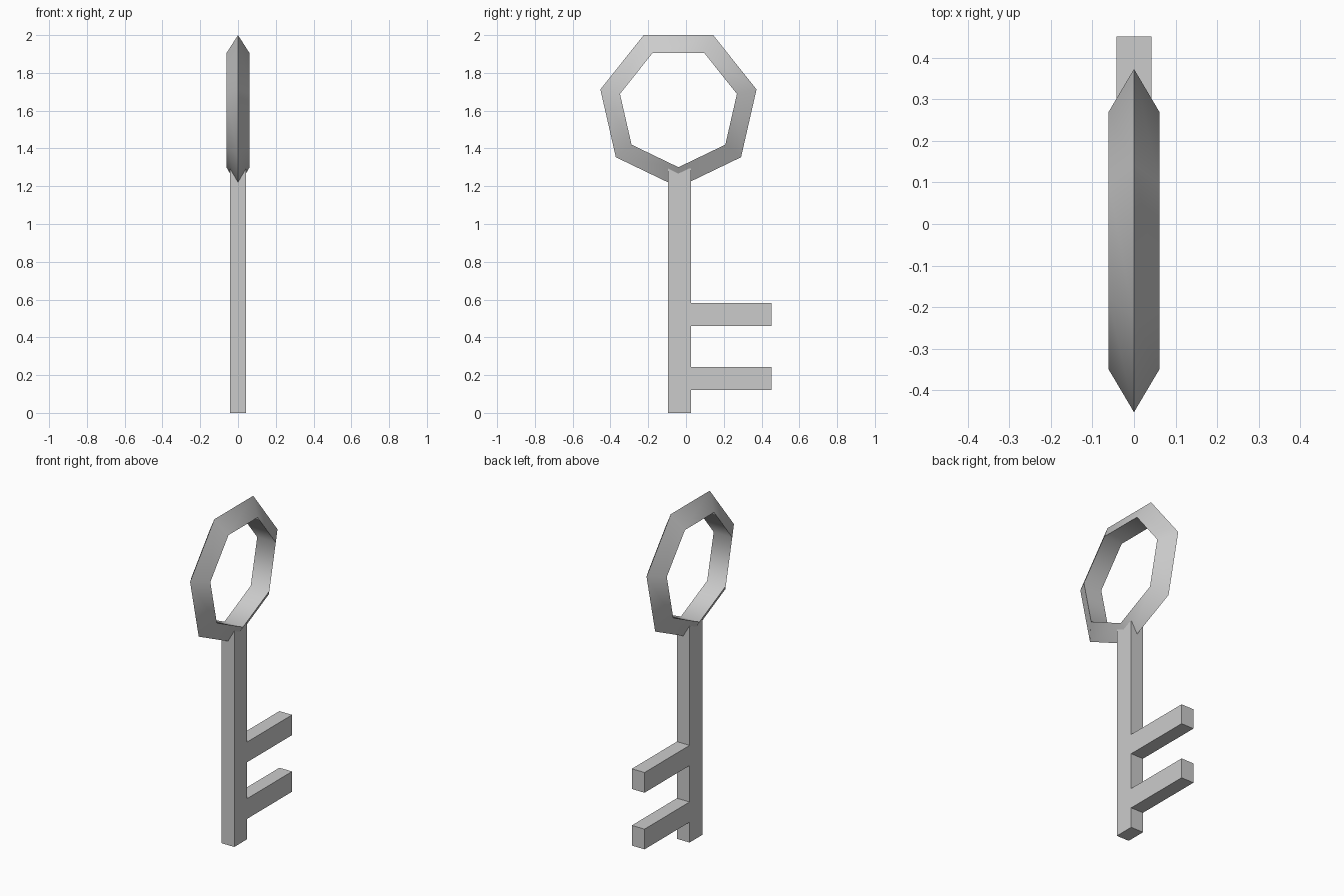
import bpy, bmesh, math

if "Cube" in bpy.data.objects:
    bpy.data.objects.remove(bpy.data.objects["Cube"])

# Handle: seven-sided ring with a triangular section, one corner pointing down
bpy.ops.mesh.primitive_torus_add(
    major_segments=7, minor_segments=3, major_radius=0.353, minor_radius=0.071,
    location=(0, -0.04, 1.618), rotation=(0, math.pi / 2, 0))
ring = bpy.context.object
ring.name = "handle_ring"
bpy.ops.object.transform_apply(location=True, rotation=True, scale=True)
bpy.ops.object.shade_smooth_by_angle(angle=math.radians(60))

# Shaft and two teeth: one profile in the YZ plane, extruded along x
HALF, BACK, FRONT, TIP, TOP = 0.042, -0.095, 0.026, 0.452, 1.293
profile = [(BACK, 0), (FRONT, 0)]
for low, high in ((0.122, 0.243), (0.461, 0.582)):
    profile += [(FRONT, low), (TIP, low), (TIP, high), (FRONT, high)]
profile += [(FRONT, TOP), (BACK, TOP)]

bm = bmesh.new()
face = bm.faces.new([bm.verts.new((-HALF, y, z)) for y, z in profile])
extruded = bmesh.ops.extrude_face_region(bm, geom=[face], use_keep_orig=True)
moved = [g for g in extruded["geom"] if isinstance(g, bmesh.types.BMVert)]
bmesh.ops.translate(bm, verts=moved, vec=(2 * HALF, 0, 0))
bmesh.ops.recalc_face_normals(bm, faces=bm.faces)
mesh = bpy.data.meshes.new("shaft_and_teeth")
bm.to_mesh(mesh)
bm.free()
bpy.context.collection.objects.link(bpy.data.objects.new("shaft_and_teeth", mesh))
